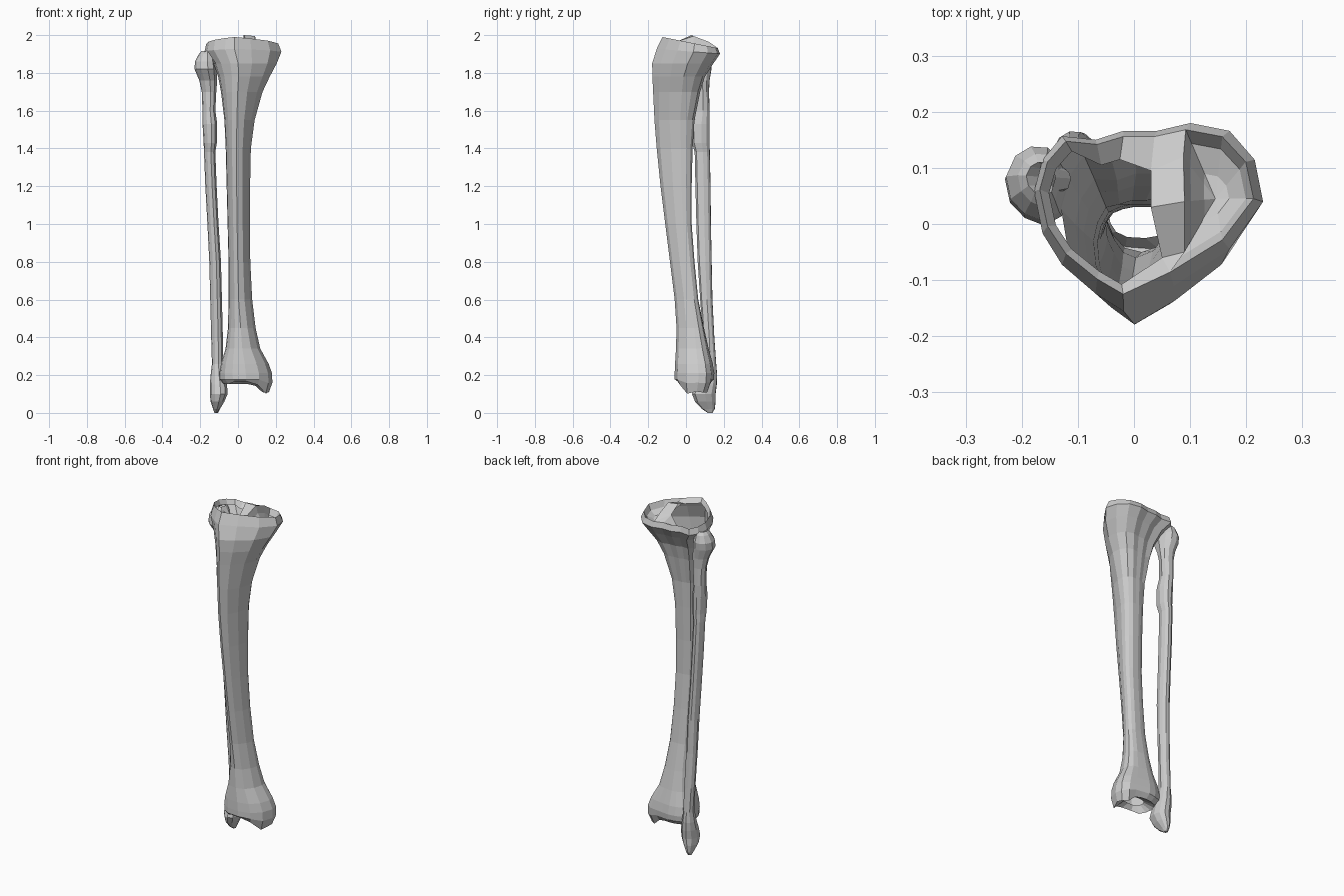
import bpy, bmesh, math
from mathutils import Vector


def unit(points):
    """Scale an outline so that it fills the square -1..1."""
    xs, ys = [p[0] for p in points], [p[1] for p in points]
    fit = lambda v, a: 2 * (v - min(a)) / (max(a) - min(a)) - 1
    return [(fit(x, xs), fit(y, ys)) for x, y in points]


def ring(bm, shape, z, x0, x1, y0, y1, zf=None):
    """Place an outline in a box at height z; zf adds a height offset per point."""
    out = []
    for u, v in shape:
        x, y = x0 + (u + 1) / 2 * (x1 - x0), y0 + (v + 1) / 2 * (y1 - y0)
        out.append(bm.verts.new((x, y, z + (zf(x, y) if zf else 0))))
    return out


def bridge(bm, a, b, skip=()):
    n = len(a)
    for i in range(n):
        if i not in skip:
            j = (i + 1) % n
            bm.faces.new((a[i], a[j], b[j], b[i]))


def mix(a, b, t):
    return unit([(p[0] + (q[0] - p[0]) * t, p[1] + (q[1] - p[1]) * t) for p, q in zip(a, b)])


def finish(bm, name):
    bmesh.ops.recalc_face_normals(bm, faces=bm.faces)
    mesh = bpy.data.meshes.new(name)
    bm.to_mesh(mesh)
    bm.free()
    ob = bpy.data.objects.new(name, mesh)
    bpy.context.collection.objects.link(ob)
    return ob


# Cross-sections, counterclockwise from the inner (+x) side
HEAD = unit([(.23, .03), (.215, .11), (.17, .165), (.10, .18), (.04, .165), (-.02, .165),
             (-.07, .148), (-.13, .155), (-.165, .11), (-.18, .05), (-.165, -.03), (-.13, -.09),
             (-.07, -.145), (-.02, -.178), (.07, -.13), (.17, -.06)])
SHAFT = unit([(1, .35), (.98, .65), (.8, .88), (.5, 1), (.2, 1), (-.1, 1), (-.4, .95), (-.7, .85),
              (-.9, .6), (-1, .3), (-.95, -.1), (-.75, -.5), (-.5, -.85), (-.15, -1), (.35, -.8), (.8, -.2)])
ANKLE = unit([(1, .2), (.95, .6), (.7, .85), (.4, .9), (.1, .95), (-.2, 1), (-.5, .95), (-.8, .8),
              (-.95, .5), (-1, .1), (-.95, -.3), (-.8, -.7), (-.5, -.95), (0, -1), (.5, -.85), (.85, -.4)])

# Shin bone: z, x range, y range
shin_rows = [
    (.21, -.098, .18, -.06, .15), (.26, -.09, .162, -.058, .142), (.34, -.066, .118, -.053, .12),
    (.45, -.053, .093, -.05, .095), (.6, -.05, .075, -.06, .065), (.8, -.05, .065, -.085, .045),
    (1.0, -.055, .063, -.11, .03), (1.2, -.06, .064, -.135, .03), (1.4, -.065, .068, -.155, .035),
    (1.55, -.072, .088, -.167, .045), (1.7, -.09, .13, -.174, .075), (1.78, -.105, .168, -.178, .1),
    (1.85, -.13, .205, -.179, .145), (1.915, -.178, .23, -.155, .18)]

bm = bmesh.new()
rim_z = lambda x, y: -.2 * y
ankle_z = lambda x, y: -.05 * math.exp(-((x - .145) / .04) ** 2) + .015 * (y < -.02)

# Hollow ankle end with the inner knob hanging lower
opening = ring(bm, ANKLE, .195, -.045, .085, -.025, .05)
sole = ring(bm, ANKLE, .152, -.075, .165, -.045, .125, ankle_z)
side = ring(bm, ANKLE, .178, -.097, .182, -.06, .147,
            lambda x, y: -.02 * math.exp(-((x - .17) / .04) ** 2))
bridge(bm, opening, sole)
bridge(bm, sole, side)
prev = side
for z, x0, x1, y0, y1 in shin_rows:
    if z < .6:
        shape = mix(ANKLE, SHAFT, max(0, (z - .26) / .34))
    else:
        shape = mix(SHAFT, HEAD, min(1, max(0, (z - 1.4) / .45)))
    cur = ring(bm, shape, z, x0, x1, y0, y1, (lambda x, y: -.08 * y) if z > 1.9 else None)
    bridge(bm, prev, cur, (8, 9) if z > 1.9 else ())
    prev = cur
rim = ring(bm, HEAD, 1.965, -.168, .213, -.125, .168, rim_z)
bridge(bm, prev, rim)

# Central ridge between the two joint surfaces
V = lambda *p: bm.verts.new(p)
b1, b2, b3 = V(.09, -.05, 1.965), V(.09, .04, 1.995), V(.088, .12, 1.965)
h1, h2, h3 = V(.05, -.06, 1.96), V(.03, .03, 2.0), V(.03, .095, 1.96)
for f in [(rim[14], b1, h1), (b1, b2, h2, h1), (b2, b3, h3, h2), (b3, rim[3], h3), (rim[3], rim[4], h3)]:
    bm.faces.new(f)

# Rim lip around the open outer side
lip = [h3]
for i in range(5, 14):
    s = .72 if i < 7 else .87
    c = rim[i].co
    lip.append(V(-.04 + (c.x + .04) * s, .01 + (c.y - .01) * s, c.z - .025))
lip.append(h1)
for k in range(10):
    i = k + 4
    bm.faces.new((rim[i], rim[i + 1], lip[k + 1], lip[k]))

# Inner joint dish
loop = [rim[14], rim[15], rim[0], rim[1], rim[2], rim[3], b3, b2, b1]
centre = Vector((.145, .045, 1.905))
for t, drop in ((.8, .025), (.45, .015)):
    nxt = []
    for v in loop:
        p = centre.lerp(v.co, t)
        nxt.append(V(p.x, p.y, p.z - drop))
    bridge(bm, loop, nxt)
    loop = nxt
mid = V(.145, .045, 1.895)
for i, v in enumerate(loop):
    bm.faces.new((v, loop[(i + 1) % len(loop)], mid))
finish(bm, "shin_bone")

# Slender outer bone: z, x range, y range, with a crest facing inward and forward
SLIM = unit([(1, .1), (.8, .65), (.35, .97), (-.2, 1), (-.7, .75), (-1, .2),
             (-.85, -.4), (-.4, -.8), (.2, -1), (.72, -.75)])
slim_rows = [
    (0, -.125, -.105, .115, .14), (.02, -.132, -.096, .085, .152), (.06, -.145, -.072, .048, .157),
    (.1, -.149, -.055, .032, .157), (.15, -.149, -.058, .05, .163), (.2, -.145, -.07, .073, .165),
    (.26, -.138, -.08, .09, .16), (.4, -.142, -.08, .09, .15), (.6, -.147, -.085, .075, .14),
    (.8, -.152, -.09, .062, .136), (1.0, -.162, -.103, .055, .132), (1.2, -.173, -.113, .05, .13),
    (1.38, -.18, -.12, .046, .126), (1.43, -.182, -.112, .032, .125), (1.53, -.188, -.11, .03, .125),
    (1.6, -.188, -.12, .045, .125), (1.7, -.192, -.115, .05, .122), (1.76, -.205, -.11, .035, .125),
    (1.82, -.23, -.112, -.003, .135), (1.86, -.228, -.118, .005, .138), (1.9, -.207, -.13, .03, .125),
    (1.917, -.192, -.14, .05, .11), (1.87, -.152, -.112, .058, .1)]
bm = bmesh.new()
rings = [ring(bm, SLIM, *r) for r in slim_rows]
for a, b in zip(rings, rings[1:]):
    bridge(bm, a, b)
bm.faces.new(rings[0][::-1])
finish(bm, "outer_bone")
